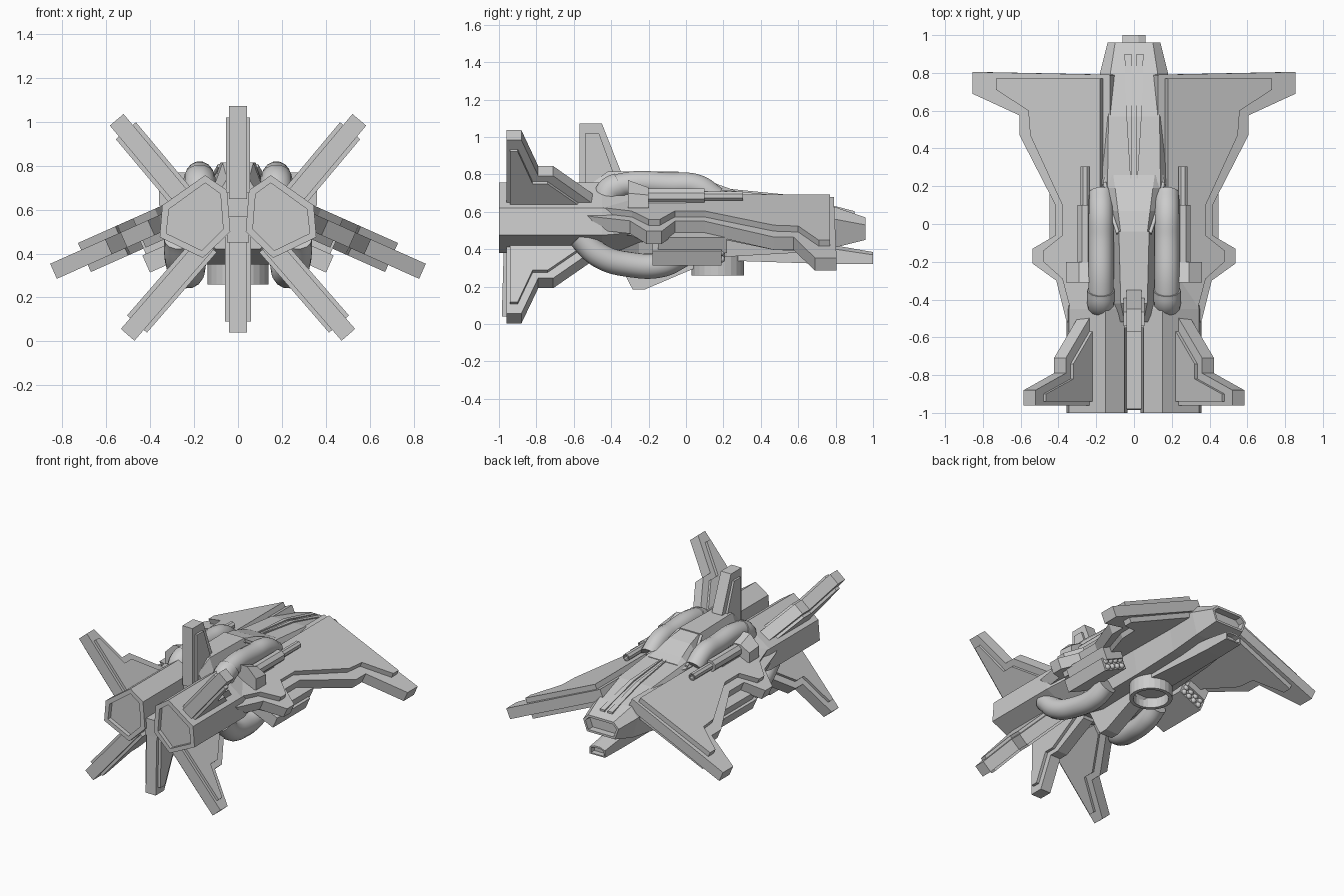
import bpy, bmesh, math
from mathutils import Vector, Matrix

if "Cube" in bpy.data.objects:
    bpy.data.objects.remove(bpy.data.objects["Cube"])


def finish(bm, name, mirror=False):
    bmesh.ops.recalc_face_normals(bm, faces=bm.faces)
    me = bpy.data.meshes.new(name)
    bm.to_mesh(me)
    bm.free()
    ob = bpy.data.objects.new(name, me)
    bpy.context.collection.objects.link(ob)
    if mirror:
        ob.modifiers.new("mirror", 'MIRROR').use_clip = False
    return ob


def recess(bm, face, width, depth):
    bmesh.ops.recalc_face_normals(bm, faces=bm.faces)
    n = face.normal.copy()
    bmesh.ops.inset_region(bm, faces=[face], thickness=width)
    r = bmesh.ops.extrude_discrete_faces(bm, faces=[face])
    bmesh.ops.translate(bm, verts=r['faces'][0].verts, vec=-n * depth)


def loft(name, sections, mirror=False, sym=False, hole=None):
    """Skin (y, [(x, z)...]) rings; sym reflects a half ring; hole = (width, depth) on first ring."""
    bm = bmesh.new()
    rings = []
    for y, pts in sections:
        if sym:
            pts = pts + [(-x, z) for x, z in reversed(pts)]
        rings.append([bm.verts.new((x, y, z)) for x, z in pts])
    n = len(rings[0])
    for a, b in zip(rings, rings[1:]):
        for i in range(n):
            bm.faces.new((a[i], a[(i + 1) % n], b[(i + 1) % n], b[i]))
    cap = bm.faces.new(rings[0])
    bm.faces.new(rings[-1])
    if hole:
        recess(bm, cap, *hole)
    return finish(bm, name, mirror)


def plate(name, pts, thick, origin, deg, mirror=True):
    """Flat slab from (reach, y) outline, reach axis rotated deg above +x."""
    a = math.radians(deg)
    u, n = Vector((math.cos(a), 0, math.sin(a))), Vector((-math.sin(a), 0, math.cos(a)))
    o = Vector((origin[0], 0, origin[1]))
    bm = bmesh.new()
    lo, hi = [[bm.verts.new(o + u * r + Vector((0, y, 0)) + n * s * thick / 2) for r, y in pts]
              for s in (-1, 1)]
    bm.faces.new(lo)
    bm.faces.new(hi)
    for i in range(len(pts)):
        j = (i + 1) % len(pts)
        bm.faces.new((lo[i], lo[j], hi[j], hi[i]))
    return finish(bm, name, mirror)


def box(name, x, y, z, mirror=False):
    (x0, x1), (z0, z1) = x, z
    ring = [(x0, z0), (x1, z0), (x1, z1), (x0, z1)]
    return loft(name, [(y[0], ring), (y[1], ring)], mirror)


def pipe(name, pts, radius):
    for side, sx in (("right", 1), ("left", -1)):
        cu = bpy.data.curves.new(name, 'CURVE')
        cu.dimensions = '3D'
        cu.bevel_depth, cu.bevel_resolution, cu.use_fill_caps = radius, 5, True
        sp = cu.splines.new('BEZIER')
        sp.bezier_points.add(len(pts) - 1)
        for bp, (x, y, z) in zip(sp.bezier_points, pts):
            bp.co = (x * sx, y, z)
            bp.handle_left_type = bp.handle_right_type = 'AUTO'
        bpy.context.collection.objects.link(bpy.data.objects.new(f"{name}_{side}", cu))


# Fuselage with open nose
loft("fuselage", [
    (0.96, [(0.10, 0.57), (0.14, 0.53), (0.11, 0.45)]),
    (0.80, [(0.125, 0.625), (0.18, 0.56), (0.14, 0.41)]),
    (0.57, [(0.135, 0.68), (0.18, 0.60), (0.15, 0.38)]),
    (0.22, [(0.14, 0.715), (0.20, 0.62), (0.16, 0.36)]),
    (-0.25, [(0.12, 0.72), (0.27, 0.57), (0.17, 0.35)]),
    (-0.55, [(0.08, 0.68), (0.22, 0.55), (0.10, 0.42)])], sym=True, hole=(0.018, 0.05))
# Raised nose strips
loft("nose_strip", [(0.90, [(0.012, 0.55), (0.05, 0.55), (0.05, 0.604), (0.012, 0.604)]),
                    (0.57, [(0.012, 0.62), (0.04, 0.62), (0.04, 0.689), (0.012, 0.689)]),
                    (0.24, [(0.012, 0.66), (0.02, 0.66), (0.02, 0.722), (0.012, 0.722)])], True)

# Canopy, its frame rails and the spine behind it
loft("canopy", [(0.26, [(0.11, 0.715), (0.155, 0.69), (0.155, 0.64)]),
                (0.19, [(0.10, 0.74), (0.17, 0.69), (0.17, 0.62)]),
                (0.07, [(0.085, 0.785), (0.15, 0.69), (0.15, 0.62)]),
                (-0.05, [(0.07, 0.81), (0.115, 0.70), (0.12, 0.62)])], sym=True)
pipe("canopy_frame", [(0.155, 0.22, 0.70), (0.125, 0.08, 0.73), (0.085, -0.05, 0.80)], 0.01)
loft("spine", [(-0.04, [(0.08, 0.815), (0.12, 0.68), (0.12, 0.6)]),
               (-0.42, [(0.07, 0.815), (0.12, 0.68), (0.12, 0.6)]),
               (-0.52, [(0.05, 0.74), (0.10, 0.66), (0.10, 0.6)])], sym=True)
box("tail_keel", (-0.05, 0.05), (-0.98, -0.3), (0.45, 0.57))

# Main wings: thin full plate and thick inner plate
C = math.cos(math.radians(24))
wing = [(0.12, 0.79), (0.85, 0.805), (0.85, 0.69), (0.60, 0.575), (0.60, 0.47), (0.41, 0.10),
        (0.41, -0.06), (0.53, -0.13), (0.53, -0.21), (0.405, -0.30), (0.355, -0.50), (0.3, -0.62), (0.12, -0.62)]
core = [(0.15, 0.77), (0.70, 0.77), (0.70, 0.71), (0.53, 0.60), (0.52, 0.47), (0.35, 0.10),
        (0.35, -0.06), (0.45, -0.14), (0.45, -0.20), (0.35, -0.29), (0.30, -0.48), (0.15, -0.55)]
plate("wing", [(x / C - 0.01, y) for x, y in wing], 0.075, (0, 0.694), -24)
plate("wing_core", [(x / C, y) for x, y in core], 0.145, (0, 0.694), -24)

# Hexagonal engines with recessed nozzles
hexa = [(0.05, 0.69), (0.15, 0.757), (0.345, 0.62), (0.357, 0.475), (0.16, 0.38), (0.035, 0.5)]
small = [(0.19 + (x - 0.19) * 0.6, 0.56 + (z - 0.56) * 0.6) for x, z in hexa]
loft("engine", [(-1.0, hexa), (-0.45, hexa), (-0.05, small)], True, hole=(0.035, 0.03))

# Diagonal tail fins, reach measured inward from the tip
fin = [(-0.55, -0.96), (0, -0.96), (0, -0.88), (-0.25, -0.79), (-0.25, -0.71), (-0.47, -0.47), (-0.55, -0.46)]
fin_core = [(-0.55, -0.94), (-0.065, -0.94), (-0.065, -0.90), (-0.29, -0.82), (-0.29, -0.74), (-0.48, -0.53), (-0.55, -0.52)]
for name, tip, ang in (("upper_fin", (0.553, 1.01), 50), ("lower_fin", (0.503, 0.03), -49)):
    plate(name, fin, 0.082, tip, ang)
    plate(name + "_core", fin_core, 0.12, tip, ang)
# Centre fins: dorsal, ventral and belly keel
plate("dorsal_fin", [(0.65, -0.57), (1.073, -0.57), (1.073, -0.45), (0.82, -0.35), (0.65, -0.33)], 0.08, (0, 0), 90, False)
plate("dorsal_fin_core", [(0.65, -0.54), (1.02, -0.54), (1.02, -0.465), (0.8, -0.385), (0.65, -0.38)], 0.11, (0, 0), 90, False)
plate("ventral_fin", [(0.55, -0.97), (0.04, -0.985), (0.04, -0.89), (0.25, -0.79), (0.25, -0.72), (0.38, -0.46), (0.5, -0.4)],
      0.08, (0, 0), 90, False)
plate("ventral_fin_core", [(0.55, -0.95), (0.09, -0.96), (0.09, -0.91), (0.28, -0.82), (0.28, -0.75), (0.42, -0.52), (0.5, -0.5)],
      0.12, (0, 0), 90, False)
plate("belly_keel", [(0.45, -0.42), (0.29, -0.34), (0.185, -0.285), (0.185, -0.22), (0.30, 0.05), (0.45, 0.15)],
      0.10, (0, 0), 90, False)

# Chin cannon
loft("chin_cannon", [(1.0, [(0.022, 0.385), (0.06, 0.37), (0.06, 0.32)]),
                     (0.80, [(0.03, 0.42), (0.065, 0.40), (0.065, 0.32)]),
                     (0.2, [(0.05, 0.43), (0.09, 0.41), (0.09, 0.34)])], sym=True, hole=(0.012, 0.04))

# Round belly intake
bm = bmesh.new()
bmesh.ops.create_cone(bm, cap_ends=True, segments=24, radius1=0.14, radius2=0.14, depth=0.15,
                      matrix=Matrix.Translation((0, 0.17, 0.335)))
bm.faces.ensure_lookup_table()
recess(bm, min(bm.faces, key=lambda f: f.calc_center_median().z), 0.025, 0.07)
ob = finish(bm, "belly_intake")

# Curved pipes above and below
pipe("upper_pipe", [(0.175, 0.16, 0.67), (0.175, 0.06, 0.735), (0.175, -0.08, 0.745), (0.175, -0.33, 0.745),
                    (0.175, -0.41, 0.71), (0.175, -0.44, 0.62)], 0.066)
pipe("pipe_collar", [(0.175, -0.35, 0.742), (0.175, -0.41, 0.71), (0.175, -0.43, 0.65)], 0.073)
pipe("lower_pipe", [(0.27, -0.57, 0.47), (0.265, -0.46, 0.365), (0.24, -0.30, 0.318), (0.22, -0.13, 0.318),
                    (0.21, -0.02, 0.37)], 0.068)

# Wing-top guns
oct_ring = lambda r, x=0.26, z=0.685: [(x + r * math.cos(math.pi / 8 + k * math.pi / 4),
                                        z + r * math.sin(math.pi / 8 + k * math.pi / 4)) for k in range(8)]
loft("gun_barrel", [(0.305, oct_ring(0.026)), (0.05, oct_ring(0.026))], True, hole=(0.008, 0.03))
loft("gun_body", [(0.1, oct_ring(0.042)), (-0.22, oct_ring(0.042))], True)
loft("gun_mount", [(-0.20, [(0.21, 0.62), (0.36, 0.62), (0.36, 0.69), (0.29, 0.73), (0.21, 0.73)]),
                   (-0.31, [(0.20, 0.62), (0.36, 0.62), (0.36, 0.70), (0.29, 0.77), (0.20, 0.77)])], True)
box("gun_pylon", (0.235, 0.285), (-0.2, 0.0), (0.58, 0.68), True)

# Missile pods slung under the wings, round warheads at the open end
pod = [(0, -0.18), (0.19, -0.18), (0.19, 0.19), (0, 0.19)]
plate("missile_pod", pod, 0.085, (0.245, 0.43), -24)
plate("pod_rack", [(0.02, -0.15), (0.17, -0.15), (0.17, 0.22), (0.02, 0.22)], 0.09, (0.275, 0.49), -24)
bm = bmesh.new()
for i in range(4):
    for j in (-1, 1):
        r = 0.03 + i * 0.043
        a = math.radians(-24)
        p = (0.245 + r * math.cos(a) - j * 0.02 * math.sin(a), 0.19,
             0.43 + r * math.sin(a) + j * 0.02 * math.cos(a))
        bmesh.ops.create_uvsphere(bm, u_segments=12, v_segments=8, radius=0.019, matrix=Matrix.Translation(p))
for f in bm.faces:
    f.smooth = True
finish(bm, "warheads", True)
